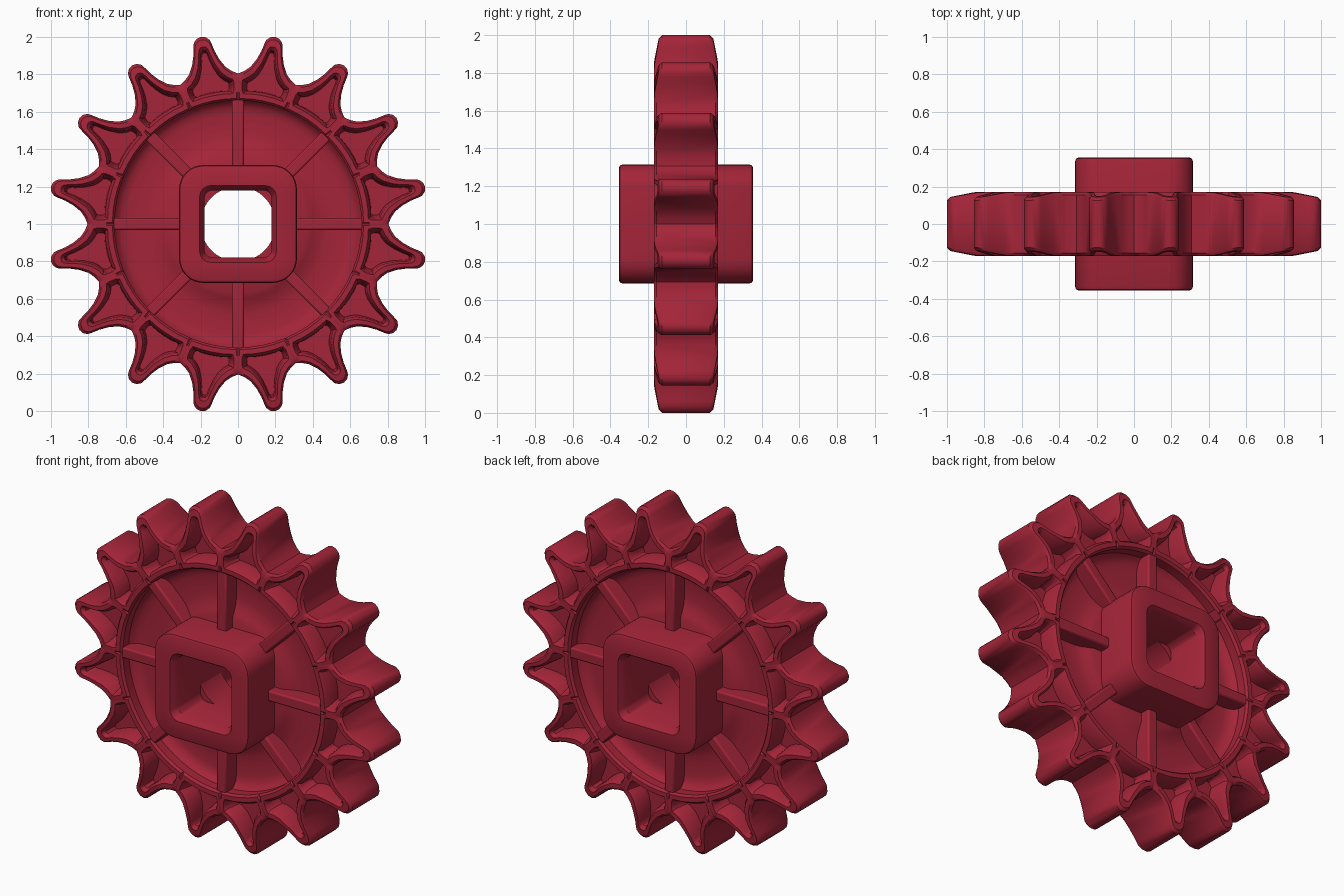
import bpy, bmesh, math
from mathutils import Matrix, Vector

if "Cube" in bpy.data.objects:
    bpy.data.objects.remove(bpy.data.objects["Cube"])

TEETH = 16
HALF = math.pi / TEETH

red = bpy.data.materials.new("crimson plastic")
red.diffuse_color = (0.37, 0.018, 0.04, 1)
red.use_nodes = True
red.node_tree.nodes["Principled BSDF"].inputs["Base Color"].default_value = red.diffuse_color


def finish(bm, name, angle=35):
    """Weld, orient, lift to the ground plane and shade a part."""
    bmesh.ops.remove_doubles(bm, verts=bm.verts, dist=0.0004)
    bmesh.ops.recalc_face_normals(bm, faces=bm.faces)
    bmesh.ops.translate(bm, verts=bm.verts, vec=(0, 0, 1))
    mesh = bpy.data.meshes.new(name)
    bm.to_mesh(mesh)
    bm.free()
    mesh.materials.append(red)
    ob = bpy.data.objects.new(name, mesh)
    bpy.context.collection.objects.link(ob)
    bpy.ops.object.select_all(action='DESELECT')
    ob.select_set(True)
    bpy.context.view_layer.objects.active = ob
    bpy.ops.object.shade_smooth_by_angle(angle=math.radians(angle))
    return ob


def add_face(bm, pts):
    bm.faces.new([bm.verts.new(p) for p in pts])


def polar(r, a):
    return (r * math.sin(a), r * math.cos(a))


# Half of one tooth cell, as (sideways, outward): rim outline, then inner ring
cell = [(0, 1.02), (.025, 1.013), (.043, .995), (.05, .97), (.058, .93),
        (.075, .88), (.10, .835), (.128, .808), polar(.805, HALF),
        polar(.785, HALF), polar(.70, HALF), polar(.66, HALF),
        polar(.66, HALF / 2), (0, .66)]
# Matching half outline of the pocket inside the tooth
pocket = [(0, .945), (.010, .943), (.016, .935), (.02, .92), (.025, .895),
          (.038, .85), (.06, .802), (.085, .772), (.112, .752),
          (.116, .738), (.112, .715), (.10, .705), (.05, .712), (0, .714)]
FREE = (9, 10)          # points on the border shared with the next cell
FLOOR = 0.06


def mix(p, q, t):
    return (p[0] + (q[0] - p[0]) * t, p[1] + (q[1] - p[1]) * t)


def height(p):
    r = math.hypot(*p)
    return 0.17 - 0.03 * min(1, max(0, (r - 0.86) / 0.16))


# Each station runs from the rim over the lip down to the pocket floor
stations = []
for i, (p, q) in enumerate(zip(cell, pocket)):
    a, b = mix(p, q, .22), mix(p, q, .72)
    floor = mix(q, (q[0] * .85, .76 + (q[1] - .76) * .93), 1)
    drop = 0 if i in FREE else 0.014
    stations.append([(*p, height(p) - drop), (*a, height(a)),
                     (*b, height(b)), (*q, height(q) - 0.022),
                     (*floor, FLOOR)])

bm = bmesh.new()
for k in range(TEETH):
    ang = (2 * k + 1) * HALF
    ca, sa = math.cos(ang), math.sin(ang)
    for side in (1, -1):
        def place(s, face):
            u, r = s[0] * side, s[1]
            return (r * ca - u * sa, face * s[2], r * sa + u * ca)
        for i in range(len(stations) - 1):
            s, t = stations[i], stations[i + 1]
            for f in (1, -1):
                for j in range(4):
                    add_face(bm, [place(s[j], f), place(t[j], f),
                                  place(t[j + 1], f), place(s[j + 1], f)])
            if i < 8 or i > 10:     # outer tooth wall and inner ring wall
                add_face(bm, [place(s[0], 1), place(t[0], 1),
                              place(t[0], -1), place(s[0], -1)])
        for f in (1, -1):
            add_face(bm, [place(s[4], f) for s in stations])
finish(bm, "toothed_rim")

# Thin web disc with fillets at the hub and the ring
web = [(.20, .10), (.37, .10), (.40, .085), (.44, .068), (.48, .06),
       (.59, .06), (.625, .067), (.65, .085), (.668, .115)]
loop = web + [(r, -y) for r, y in reversed(web)]
bm = bmesh.new()
N = 64
for k in range(N):
    a0, a1 = 2 * math.pi * k / N, 2 * math.pi * (k + 1) / N
    for i in range(len(loop)):
        (r, y), (s, z) = loop[i], loop[(i + 1) % len(loop)]
        add_face(bm, [(r * math.cos(a0), y, r * math.sin(a0)),
                      (r * math.cos(a1), y, r * math.sin(a1)),
                      (s * math.cos(a1), z, s * math.sin(a1)),
                      (s * math.cos(a0), z, s * math.sin(a0))])
finish(bm, "web_disc")

# Eight spoke ribs
bm = bmesh.new()
for k in range(8):
    m = (Matrix.Rotation(k * math.pi / 4, 4, 'Y')
         @ Matrix.Translation((.475, 0, 0))
         @ Matrix.Diagonal((.39, .32, .064, 1)))
    bmesh.ops.create_cube(bm, size=1, matrix=m)
ribs = finish(bm, "spoke_ribs")
bev = ribs.modifiers.new("soft edges", 'BEVEL')
bev.width, bev.segments = 0.01, 2


# Square hub with rounded corners and a chamfered square bore
def rounded_square(half, rad, y, steps=8):
    pts = []
    for c in range(4):
        for i in range(steps + 1):
            a = math.pi / 2 * (c + i / steps)
            cx = (half - rad) * (1 if c in (0, 3) else -1)
            cz = (half - rad) * (1 if c < 2 else -1)
            pts.append((cx + rad * math.cos(a), y, cz + rad * math.sin(a)))
    return pts


front = [(.18, .045, -.315), (.205, .06, -.355), (.297, .115, -.355),
         (.310, .125, -.349), (.315, .13, -.335)]
rings = [rounded_square(*r) for r in front]
rings += [rounded_square(h, c, -y) for h, c, y in reversed(front)]
bm = bmesh.new()
for i in range(len(rings)):
    a, b = rings[i], rings[(i + 1) % len(rings)]
    for j in range(len(a)):
        n = (j + 1) % len(a)
        add_face(bm, [a[j], a[n], b[n], b[j]])
finish(bm, "square_hub")
